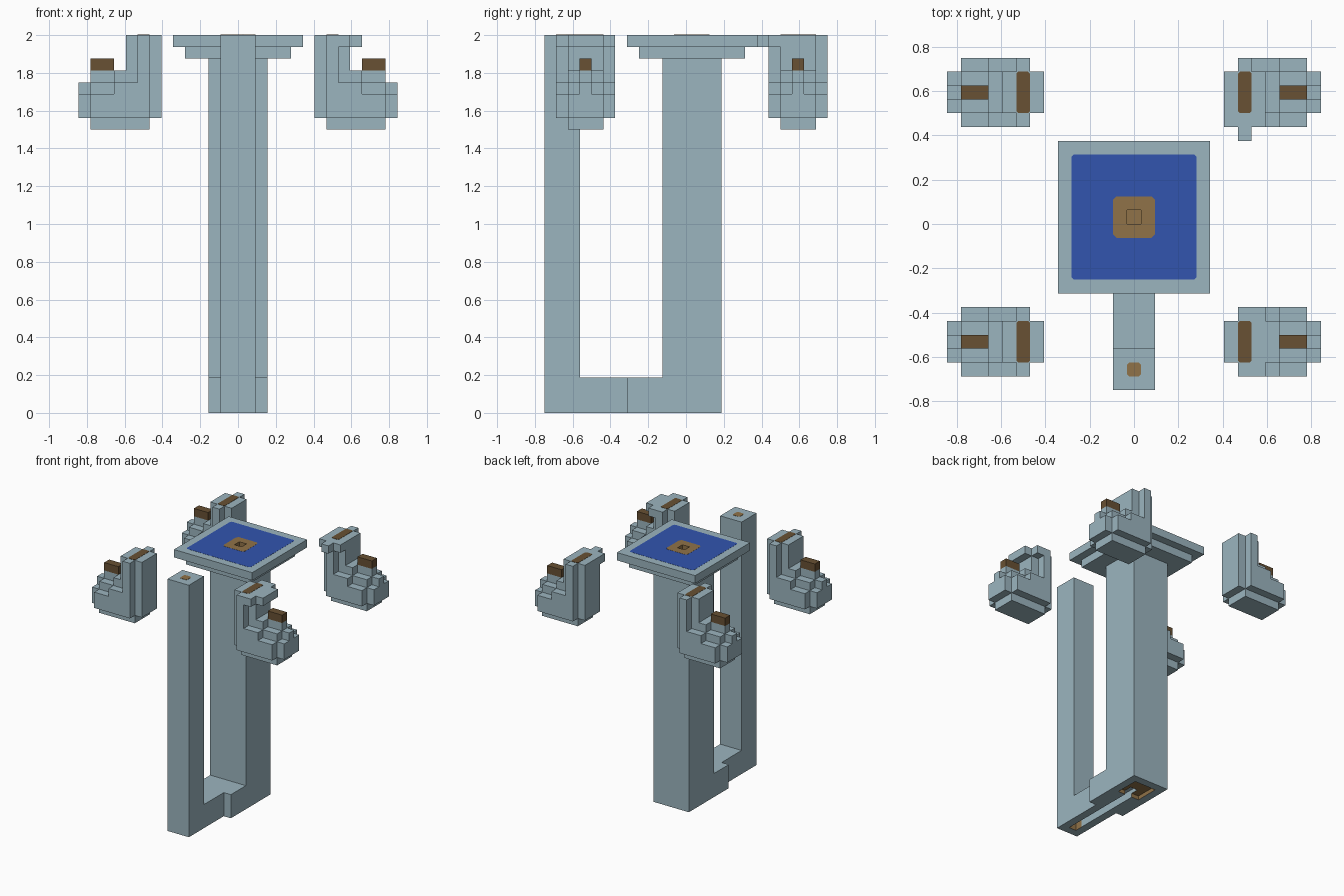
import bpy
import bmesh

V = 1 / 32  # size of one block

old = bpy.data.objects.get("Cube")
if old:
    bpy.data.objects.remove(old, do_unlink=True)


def material(name, rgb):
    m = bpy.data.materials.new(name)
    m.use_nodes = True
    m.diffuse_color = (*rgb, 1)
    node = next(n for n in m.node_tree.nodes if n.type == "BSDF_PRINCIPLED")
    node.inputs["Base Color"].default_value = (*rgb, 1)
    node.inputs["Roughness"].default_value = 0.9
    return m


STONE = material("pale blue stone", (0.33, 0.46, 0.52))
WATER = material("deep blue", (0.032, 0.09, 0.43))
GOLD = material("tan gold", (0.28, 0.17, 0.065))
BROWN = material("dark brown", (0.14, 0.082, 0.033))


def finish(name, bm, mat):
    bmesh.ops.recalc_face_normals(bm, faces=bm.faces)
    mesh = bpy.data.meshes.new(name)
    bm.to_mesh(mesh)
    bm.free()
    mesh.materials.append(mat)
    ob = bpy.data.objects.new(name, mesh)
    bpy.context.collection.objects.link(ob)
    return ob


def blocks(name, mat, *spans):
    """Boxes given as (x0, x1, y0, y1, z0, z1) in block units."""
    bm = bmesh.new()
    for x0, x1, y0, y1, z0, z1 in spans:
        for v in bmesh.ops.create_cube(bm, size=1)["verts"]:
            v.co = ((x0 if v.co.x < 0 else x1) * V,
                    (y0 if v.co.y < 0 else y1) * V,
                    (z0 if v.co.z < 0 else z1) * V)
    return finish(name, bm, mat)


def plate(name, mat, x0, x1, y0, y1, z, lift, cut=0.3):
    """Thin painted patch with clipped corners."""
    bm = bmesh.new()
    ring = [(x0 + cut, y0), (x1 - cut, y0), (x1, y0 + cut), (x1, y1 - cut),
            (x1 - cut, y1), (x0 + cut, y1), (x0, y1 - cut), (x0, y0 + cut)]
    face = bm.faces.new([bm.verts.new((x * V, y * V, z * V)) for x, y in ring])
    top = bmesh.ops.extrude_face_region(bm, geom=[face])["geom"]
    for v in top:
        if isinstance(v, bmesh.types.BMVert):
            v.co.z += lift
    return finish(name, bm, mat)


def carve(targets, mat, *span):
    """Cut a box out of the targets, lining the cut with a colour."""
    cutter = blocks("cutter", mat, span)
    cutter.hide_render = True
    for ob in targets:
        mod = ob.modifiers.new("carve", "BOOLEAN")
        mod.operation = "DIFFERENCE"
        mod.solver = "EXACT"
        mod.material_mode = "TRANSFER"
        mod.object = cutter
        bpy.context.view_layer.objects.active = ob
        bpy.ops.object.modifier_apply(modifier=mod.name)
    bpy.data.objects.remove(cutter, do_unlink=True)


# Central column, base and side post
column = blocks("central_column", STONE, (-5, 5, -4, 6, 0, 60))
collar = blocks("base_collar", STONE, (-5, 5, -10, -4, 0, 6))
bar = blocks("base_bar", STONE, (-3, 3, -18, -10, 0, 6))
post = blocks("side_post", STONE, (-3, 3, -24, -18, 0, 64))
plate("post_cap_spot", GOLD, -1, 1, -22, -20, 64, 0.002)

# Basin with its pool and central drain
rim = blocks("basin_rim", STONE, (-11, 11, -10, 12, 62, 64))
under = blocks("basin_underside", STONE, (-9, 9, -8, 10, 60, 62))
pool = plate("pool", WATER, -9, 9, -8, 10, 64, 0.001)
surround = plate("drain_surround", GOLD, -3, 3, -2, 4, 64, 0.002, 0.5)
carve([rim, under, pool, surround, column], GOLD, -1, 1, 0, 2, 57, 65)

# Channel and pit on the underside
carve([column, collar, bar, post], STONE, -1, 1, -20, 0, -1, 2)
carve([column], GOLD, -3, 3, -2, 4, -1, 1)
carve([post], GOLD, -1, 1, -22, -20, -1, 2)

# Stepped cup: (inner x, outer x, half depth, bottom, top)
CUP = [(15, 25, 3, 48, 50),
       (15, 25, 5, 50, 54), (15, 21, 5, 54, 56),
       (13, 27, 3, 50, 54), (13, 25, 3, 54, 56), (13, 21, 3, 56, 58),
       (13, 19, 3, 58, 64), (15, 17, 5, 56, 64),
       (25, 27, 1, 54, 56), (21, 25, 1, 56, 58)]


def cup_box(side, y, x0, x1, half, z0, z1):
    a, b = sorted((side * x0, side * x1))
    return (a, b, y - half, y + half, z0, z1)


for side, hand in ((1, "left"), (-1, "right")):
    for y, end in ((-17, "front"), (19, "back")):
        tag = f"{end}_{hand}"
        spans = [cup_box(side, y, *s) for s in CUP]
        # Overhanging lips on the two left-hand cups
        if side > 0 and end == "front":
            spans += [(17, 19, y - 5, y + 5, 62, 64), (19, 21, y - 3, y + 3, 62, 64)]
        elif side > 0:
            spans += [(13, 19, y - 5, y - 3, 62, 64), (15, 17, y - 7, y - 5, 62, 64)]
        blocks("cup_" + tag, STONE, *spans)
        blocks("cup_block_" + tag, BROWN, cup_box(side, y, 21, 25, 1, 58, 60))
        a, b = sorted((side * 15, side * 17))
        plate("cup_slot_" + tag, BROWN, a, b, y - 3, y + 3, 64, 0.002)
